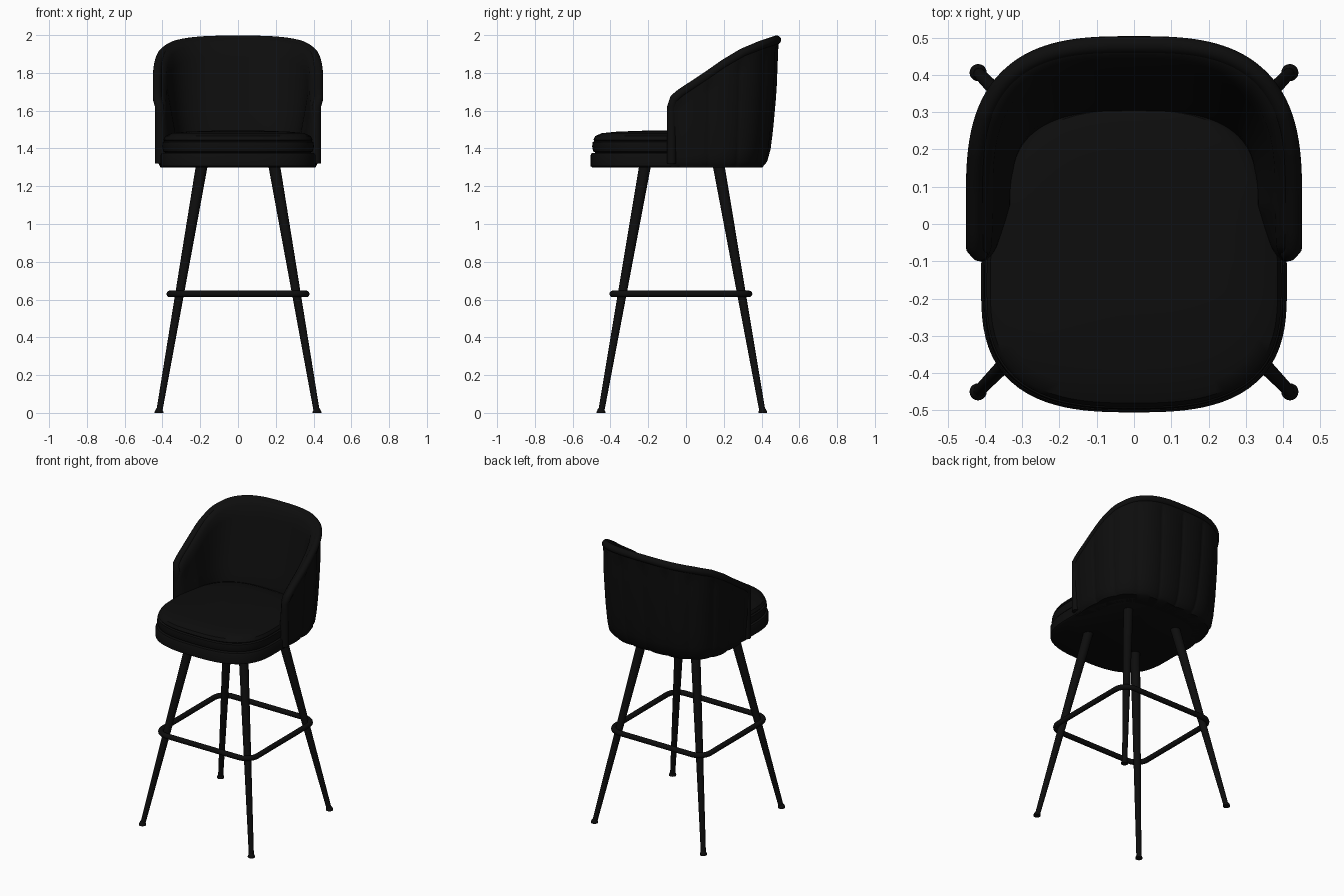
import bpy, bmesh, math
from mathutils import Vector

cube = bpy.data.objects.get("Cube")
if cube:
    bpy.data.objects.remove(cube)

black = bpy.data.materials.new("soft black")
black.use_nodes = True
tint = (0.004, 0.004, 0.004, 1)
black.diffuse_color = tint
black.node_tree.nodes["Principled BSDF"].inputs["Base Color"].default_value = tint


def finish(name, bm, angle=40):
    bmesh.ops.recalc_face_normals(bm, faces=bm.faces)
    mesh = bpy.data.meshes.new(name)
    bm.to_mesh(mesh)
    bm.free()
    mesh.materials.append(black)
    ob = bpy.data.objects.new(name, mesh)
    bpy.context.collection.objects.link(ob)
    bpy.ops.object.select_all(action='DESELECT')
    ob.select_set(True)
    bpy.context.view_layer.objects.active = ob
    bpy.ops.object.shade_smooth_by_angle(angle=math.radians(angle))
    return ob


def loft(name, rings, angle=40):
    """Skin a list of closed rings and cap both ends."""
    bm = bmesh.new()
    rows = [[bm.verts.new(p) for p in ring] for ring in rings]
    n = len(rows[0])
    for a, b in zip(rows, rows[1:]):
        for i in range(n):
            bm.faces.new((a[i], a[(i + 1) % n], b[(i + 1) % n], b[i]))
    bm.faces.new(rows[0])
    bm.faces.new(rows[-1])
    return finish(name, bm, angle)


def interp(table, t):
    if t <= table[0][0]:
        return table[0][1]
    for (t0, v0), (t1, v1) in zip(table, table[1:]):
        if t <= t1:
            return v0 + (v1 - v0) * (t - t0) / (t1 - t0)
    return table[-1][1]


def oval(ang, a, b, n):
    c, s = math.cos(ang), math.sin(ang)
    r = (abs(c / a) ** n + abs(s / b) ** n) ** (-1 / n)
    return r * c, r * s


def tube(name, points, radius, cyclic):
    curve = bpy.data.curves.new(name, 'CURVE')
    curve.dimensions = '3D'
    curve.bevel_depth = radius
    curve.bevel_resolution = 4
    curve.use_fill_caps = True
    spline = curve.splines.new('POLY')
    spline.points.add(len(points) - 1)
    for sp, p in zip(spline.points, points):
        sp.co = (*p, 1)
    spline.use_cyclic_u = cyclic
    spline.use_smooth = True
    curve.materials.append(black)
    ob = bpy.data.objects.new(name, curve)
    bpy.context.collection.objects.link(ob)


# Seat base and cushion: rounded plans stacked by (inset, height)
def pad(name, profile, back):
    rings = []
    for inset, z in profile:
        ring = []
        for k in range(96):
            ang = math.tau * k / 96
            depth = back if math.sin(ang) > 0 else 0.335
            x, y = oval(ang, 0.41 - inset, depth - inset, 2.8)
            ring.append((x, y - 0.17, z))
        rings.append(ring)
    loft(name, rings)


pad("seat_base", [(0.008, 1.3), (0, 1.306), (0, 1.365), (0.006, 1.375), (0.03, 1.378)], 0.56)
pad("seat_cushion", [(0.03, 1.376), (0.014, 1.384), (0.008, 1.41), (0.011, 1.433),
                     (0.02, 1.439), (0.015, 1.446), (0.025, 1.466), (0.06, 1.481),
                     (0.14, 1.489), (0.28, 1.494)], 0.5)

# Backrest shell: height of the rim, outer width and outer depth
RIM = [(-0.1, 1.55), (-0.09, 1.62), (-0.07, 1.68), (-0.03, 1.715), (0.1, 1.8),
       (0.2, 1.87), (0.3, 1.93), (0.4, 1.972), (0.48, 1.998)]
WIDE = [(1.3, 0.41), (1.33, 0.427), (1.5, 0.437), (1.75, 0.444)]
DEEP = [(1.3, 0.355), (1.33, 0.38), (1.37, 0.395), (1.5, 0.412), (1.7, 0.43), (1.95, 0.44)]
CY, ARM = 0.05, -0.1

# Stations along one half: straight arm first, then the curved back
half = [("arm", ARM + 0.15 * (j / 14) ** 2) for j in range(14)]
half += [("curve", math.pi / 2 * j / 76) for j in range(77)]


def plan(station, a, b, flare=0):
    kind, t = station
    if kind == "arm":
        return Vector((a + flare * (CY - t) / 0.15, t, 0))
    x, y = oval(t, a, b, 3)
    return Vector((x, y + CY, 0))


# Arc length from the middle of the back, used to space the channels
flat = [plan(s, 0.44, 0.43) for s in half]
length = [0.0] * len(half)
for i in range(len(half) - 2, -1, -1):
    length[i] = length[i + 1] + (flat[i] - flat[i + 1]).length


def section(i):
    st = half[i]
    top = interp(RIM, plan(st, 0.43, 0.43).y)
    stitch = 0.011 * (1 - abs(math.sin(math.pi * length[i] / 0.165)) ** 0.6)
    edge = min(1, (plan(st, 0.4, 0.4).y - ARM) / 0.05)
    shrink = max(0.05, math.sqrt(max(0, 1 - (1 - edge) ** 2)))

    def pair(z):
        w = min(1, max(0, (z - 1.47) / (top - 1.47)))
        outer = plan(st, interp(WIDE, z), interp(DEEP, z))
        inner = plan(st, 0.33 + 0.055 * w, 0.25 + 0.145 * w, 0.05 * (1 - w))
        outer -= (outer - inner).normalized() * stitch * (1 if z < top - 0.06 else 0)
        mid = (outer + inner) / 2
        return mid + (outer - mid) * shrink, mid + (inner - mid) * shrink

    def at(p, z):
        return Vector((p.x, p.y, z))

    low, high = 1.3, top - 0.025
    zs = [low, low + 0.012, low + 0.03]
    zs += [low + 0.03 + (high - 0.05 - low - 0.03) * k / 9 for k in range(1, 10)]
    zs += [high - 0.025, high]
    loop = [at(pair(z)[0], z) for z in zs]
    o, n = pair(top)
    loop += [at(o.lerp(n, f), top - d) for f, d in ((0.2, 0.008), (0.5, 0.008), (0.8, 0.018))]
    inside = [high - 0.015 - (high - 0.015 - low) * k / 9 for k in range(10)]
    loop += [at(pair(z)[1], z) for z in inside]
    return loop


def mirror(p):
    return Vector((-p.x, p.y, p.z))


right = [section(i) for i in range(len(half))]
left = [[mirror(p) for p in ring] for ring in reversed(right[:-1])]
loft("backrest_shell", right + left, 50)

# Rounded piping along the rim and down the arm fronts
bead = 0.024
path = [Vector((0.415, ARM + bead, z)) for z in (1.32, 1.42, 1.5, 1.58, 1.62)]
for st in half:
    p = plan(st, 0.427, 0.43)
    if p.y > ARM + bead + 0.008:
        p.z = interp(RIM, p.y) - bead
        path.append(p)
tube("rim_piping", path + [mirror(p) for p in reversed(path[:-1])], bead, False)


# Tapered legs with flared feet
def rod(name, stops, sides=20):
    axis = (stops[-1][0] - stops[0][0]).normalized()
    u = axis.cross(Vector((0, 1, 0))).normalized()
    v = axis.cross(u)
    loft(name, [[c + (u * math.cos(math.tau * k / sides) + v * math.sin(math.tau * k / sides)) * r
                 for k in range(sides)] for c, r in stops])


MID = -0.022
for sx, side in ((1, "left"), (-1, "right")):
    for sy, end in ((1, "back"), (-1, "front")):
        foot = Vector((sx * 0.418, MID + sy * 0.428, 0))
        head = Vector((sx * 0.19, MID + sy * 0.193, 1.32))
        rod(f"{end}_{side}_leg", [(foot.lerp(head, 0.008), 0.016), (head, 0.031)])
        up = Vector((0, 0, 1))
        rod(f"{end}_{side}_foot", [(foot, 0.023), (foot + up * 0.006, 0.023),
                                   (foot + up * 0.02, 0.017), (foot + up * 0.026, 0.012)])

# Square footrest ring with rounded corners, wrapped around the legs
ring, reach, bend = [], 0.361, 0.085
for q in range(4):
    mid = math.pi / 2 * q + math.pi / 4
    cx = math.copysign(reach - bend, math.cos(mid))
    cy = math.copysign(reach - bend, math.sin(mid))
    for k in range(11):
        ang = math.pi / 2 * (q + k / 10)
        ring.append((cx + bend * math.cos(ang), cy + bend * math.sin(ang) + MID - 0.005, 0.63))
tube("footrest_ring", ring, 0.0175, True)
